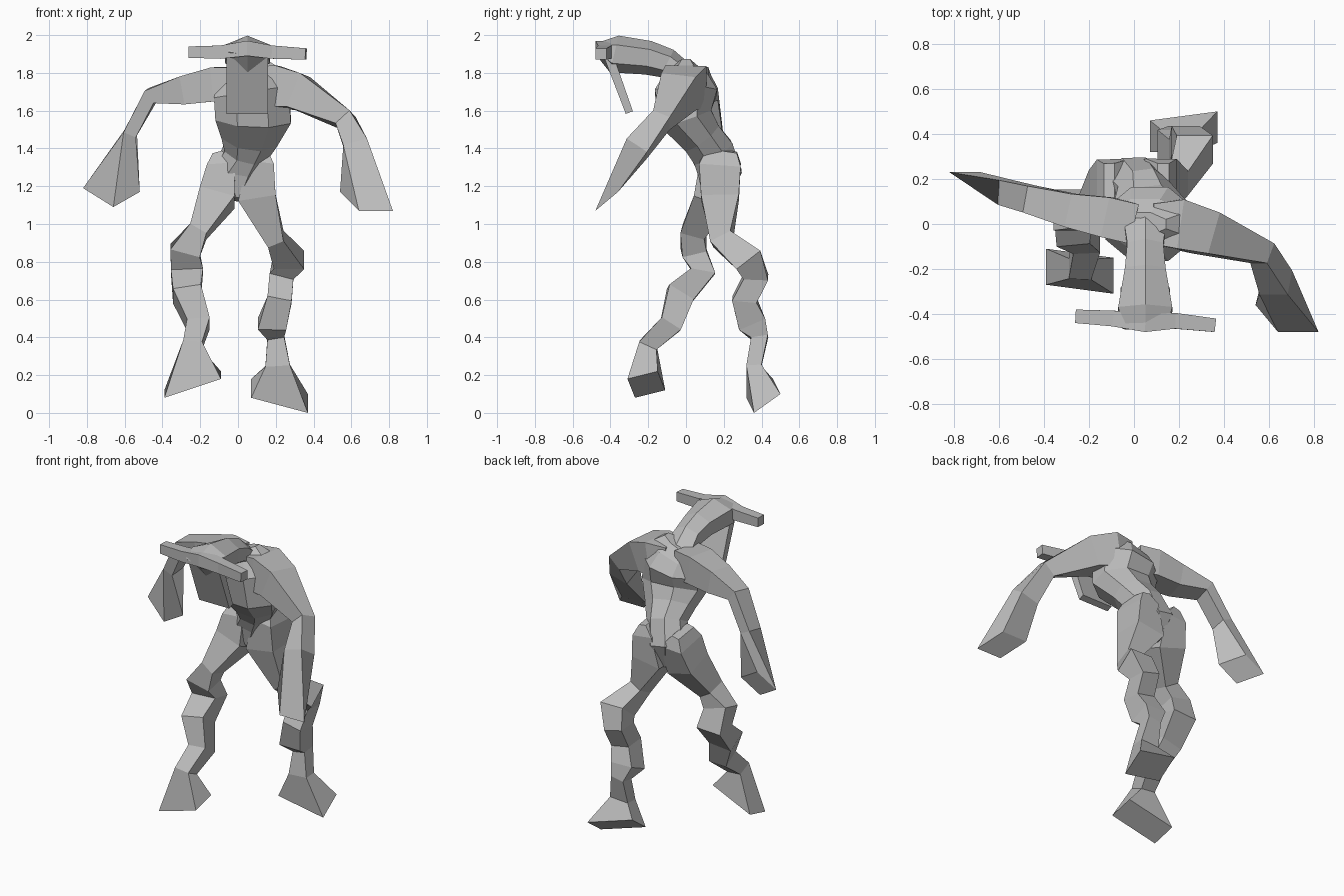
import bpy
import bmesh
import math
from mathutils import Vector

default_cube = bpy.data.objects.get("Cube")
if default_cube:
    bpy.data.objects.remove(default_cube, do_unlink=True)

# One plain grey for the whole figure
grey = bpy.data.materials.new("plain_grey")
grey.use_nodes = True
colour = (.5, .5, .5, 1)
grey.diffuse_color = colour
grey.node_tree.nodes["Principled BSDF"].inputs["Base Color"].default_value = colour


def unit_polygon(sides):
    """Polygon filling a square of half-size one; six sides point up, others lie flat."""
    start = math.pi / 2 if sides == 6 else math.pi / sides
    angles = [start + math.tau * i / sides for i in range(sides)]
    points = [(math.cos(angle), math.sin(angle)) for angle in angles]
    wide = max(point[0] for point in points)
    tall = max(point[1] for point in points)
    return [(across / wide, up / tall) for across, up in points]


def section_axes(path, index, side):
    """Unit width and depth axes of the section square to the path at one point."""
    tangent = Vector()
    if index > 0:
        tangent += (path[index] - path[index - 1]).normalized()
    if index + 1 < len(path):
        tangent += (path[index + 1] - path[index]).normalized()
    tangent.normalize()
    across = Vector(side)
    across = (across - tangent * across.dot(tangent)).normalized()
    return across, tangent.cross(across)


def loft(name, side, stations, sides=4, end=None):
    """Skin cross-sections along a path.

    Each station is x, y, z, width along the side axis and, if different, depth.
    The optional end is a slanted last section: centre, half-width, half-depth.
    """
    path = [Vector(station[:3]) for station in stations]
    if end:
        path.append(Vector(end[0]))
    sections = []
    for index, station in enumerate(stations):
        across, depth = section_axes(path, index, side)
        width_vector = across * station[3] / 2
        depth_vector = depth * station[-1] / 2
        sections.append((path[index], width_vector, depth_vector))
    if end:
        sections.append(tuple(Vector(part) for part in end))

    bm = bmesh.new()
    outline = unit_polygon(sides)
    rings = [[bm.verts.new(centre + width * a + depth * b) for a, b in outline]
             for centre, width, depth in sections]
    for lower, upper in zip(rings, rings[1:]):
        for i in range(sides):
            j = (i + 1) % sides
            bm.faces.new((lower[i], lower[j], upper[j], upper[i]))
    bm.faces.new(rings[0])
    bm.faces.new(rings[-1])
    bmesh.ops.recalc_face_normals(bm, faces=bm.faces)
    mesh = bpy.data.meshes.new(name)
    bm.to_mesh(mesh)
    bm.free()
    mesh.materials.append(grey)
    part_object = bpy.data.objects.new(name, mesh)
    bpy.context.collection.objects.link(part_object)


ACROSS = (1, 0, 0)
FORE_AFT = (0, 1, 0)

# Pelvis, waist, ribcage and shoulders
loft("torso", ACROSS, [
    (0, .16, 1.13, .05, .14),
    (0, .18, 1.27, .26, .23),
    (.04, .14, 1.38, .23),
    (.06, .08, 1.46, .3, .22),
    (.08, 0, 1.56, .4, .28),
    (.07, 0, 1.7, .4, .33),
    (.05, 0, 1.78, .34, .22),
    (.03, 0, 1.83, .24, .1),
], sides=8)

# Neck reaching forward into a ridged head
loft("head", ACROSS, [
    (.05, .03, 1.76, .2, .12),
    (.05, -.1, 1.85, .16),
    (.05, -.2, 1.88, .18),
    (.05, -.38, 1.9, .24, .2),
    (.05, -.46, 1.93, .2, .08),
], sides=6)

# Crossbar of horns and the hanging face plate
loft("horns", FORE_AFT, [
    (-.26, -.41, 1.91, .06),
    (-.09, -.42, 1.91, .07),
    (.05, -.44, 1.93, .08),
    (.18, -.43, 1.91, .07),
    (.36, -.45, 1.9, .06),
])
loft("face_plate", ACROSS, [
    (.05, -.41, 1.89, .22, .05),
    (.05, -.3, 1.59, .22, .04),
])

# Left arm swings forward, right arm swings back; both flare into club hands
loft("left_arm", FORE_AFT, [
    (.08, 0, 1.74, .18),
    (.19, 0, 1.73, .22),
    (.32, -.04, 1.7, .19),
    (.57, -.13, 1.55, .1),
    (.63, -.26, 1.4, .13),
], end=((.68, -.42, 1.12), (-.05, .06, .05), (.09, 0, 0)))
loft("right_arm", FORE_AFT, [
    (0, 0, 1.74, .18),
    (-.12, .03, 1.74, .18),
    (-.28, .06, 1.71, .15),
    (-.46, .11, 1.68, .12, .08),
    (-.57, .14, 1.48, .11, .07),
], end=((-.67, .2, 1.18), (-.08, .03, .05), (.07, 0, .04)))

# Crooked legs flaring into slanted block feet
loft("left_leg", ACROSS, [
    (.13, .19, 1.39, .05, .16),
    (.12, .18, 1.32, .14, .22),
    (.1, .18, 1.14, .2),
    (.2, .19, .92, .09, .12),
    (.27, .33, .81, .16),
    (.23, .37, .72, .13),
    (.22, .31, .6, .13),
    (.18, .35, .47, .15),
    (.2, .39, .4, .09),
    (.21, .36, .25, .13, .08),
], end=((.22, .41, .09), (.15, .02, -.04), (0, -.07, -.05)))
loft("right_leg", ACROSS, [
    (-.11, .19, 1.37, .05, .16),
    (-.09, .18, 1.3, .15, .22),
    (-.11, .14, 1.14, .19),
    (-.21, .04, .96, .1, .13),
    (-.28, .04, .86, .16, .13),
    (-.27, .09, .75, .17, .13),
    (-.27, -.03, .63, .15),
    (-.21, -.08, .47, .12),
    (-.24, -.2, .36, .1),
], end=((-.24, -.21, .15), (.15, -.02, .05), (0, -.08, -.02)))
